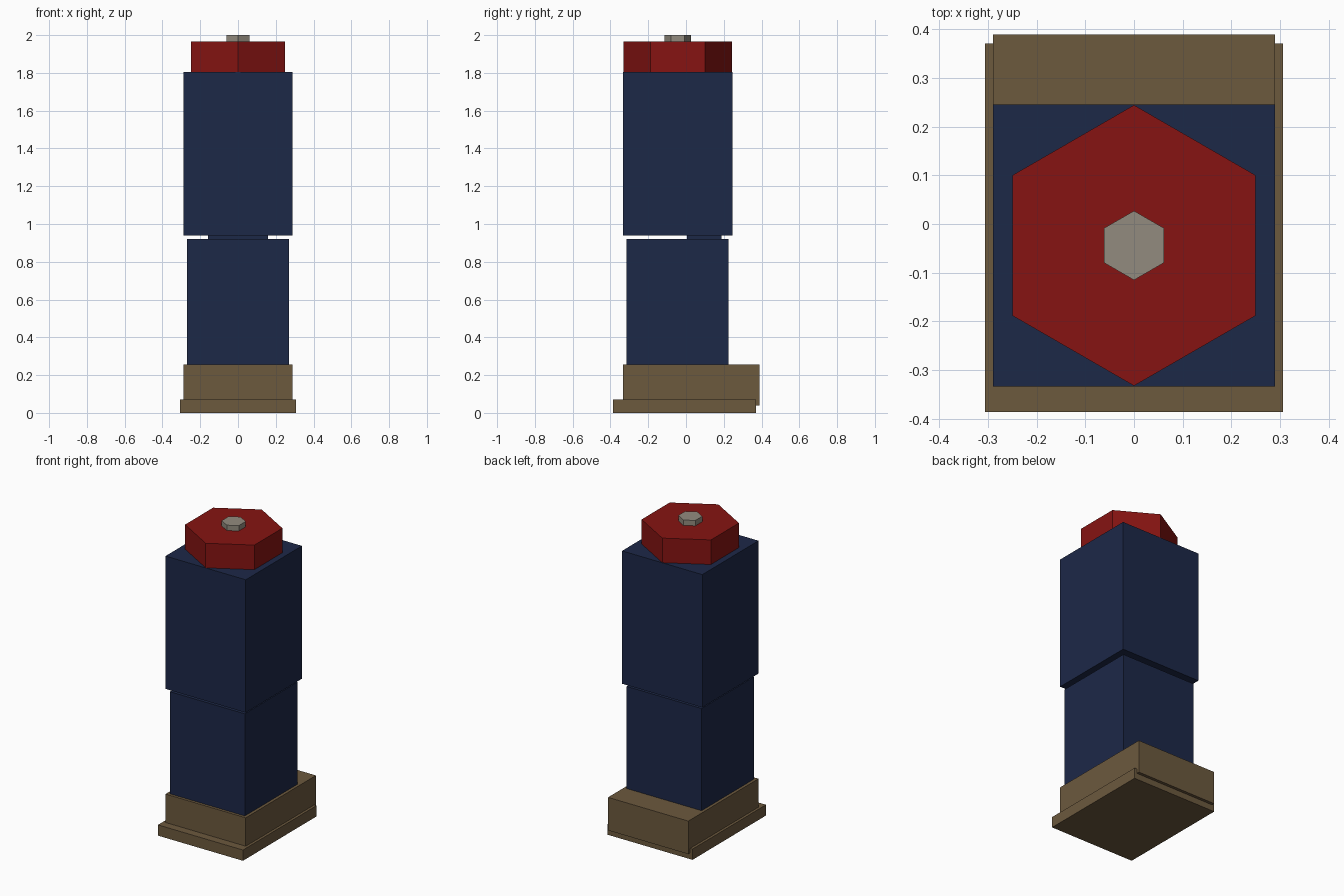
import bpy
import math

if "Cube" in bpy.data.objects:
    bpy.data.objects.remove(bpy.data.objects["Cube"])


def material(name, rgb):
    mat = bpy.data.materials.new(name)
    mat.diffuse_color = (*rgb, 1.0)
    mat.use_nodes = True
    mat.node_tree.nodes["Principled BSDF"].inputs["Base Color"].default_value = mat.diffuse_color
    return mat


BROWN = material("brown", (0.15, 0.10, 0.048))
NAVY = material("navy", (0.012, 0.021, 0.064))
RED = material("red", (0.24, 0.007, 0.006))
STONE = material("stone", (0.29, 0.26, 0.21))


def finish(name, mat):
    obj = bpy.context.object
    obj.name = name
    obj.data.materials.append(mat)
    bpy.ops.object.transform_apply(location=False, rotation=True, scale=True)


def box(name, half_width, y0, y1, z0, z1, mat):
    bpy.ops.mesh.primitive_cube_add(size=1, location=(0, (y0 + y1) / 2, (z0 + z1) / 2))
    bpy.context.object.scale = (2 * half_width, y1 - y0, z1 - z0)
    finish(name, mat)


def hex_prism(name, radius, z0, z1, mat):
    # Corners point along y, flats face x
    bpy.ops.mesh.primitive_cylinder_add(vertices=6, radius=radius, depth=z1 - z0,
                                        location=(0, -0.044, (z0 + z1) / 2))
    finish(name, mat)


# Stepped base: the plate sticks out in front, the block overhangs at the back
box("base_plate", 0.306, -0.386, 0.37, 0.0, 0.07, BROWN)
box("base_block", 0.289, -0.333, 0.389, 0.04, 0.255, BROWN)

# Body: two blocks joined by a small rear hinge
box("lower_body", 0.27, -0.315, 0.225, 0.255, 0.92, NAVY)
box("hinge", 0.16, 0.005, 0.187, 0.90, 0.96, NAVY)
box("upper_body", 0.289, -0.333, 0.245, 0.94, 1.805, NAVY)

# Hexagonal cap and top stud
hex_prism("cap", 0.288, 1.805, 1.965, RED)
hex_prism("top_stud", 0.071, 1.965, 2.0, STONE)
